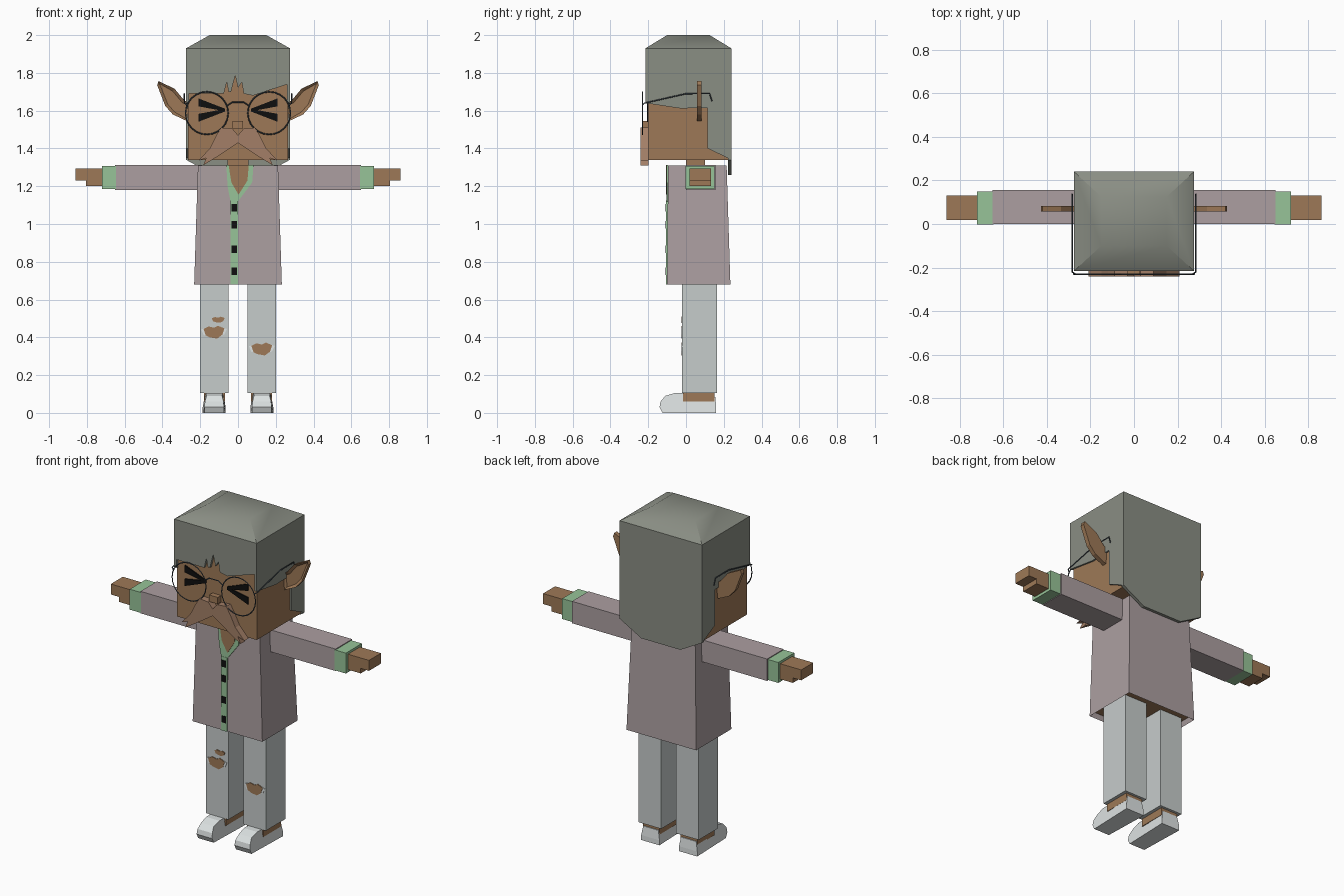
import bpy, bmesh, math
from mathutils import Vector

cube = bpy.data.objects.get("Cube")
if cube:
    bpy.data.objects.remove(cube, do_unlink=True)


def material(name, rgb):
    lin = [((c / 255 + 0.055) / 1.055) ** 2.4 for c in rgb] + [1]
    m = bpy.data.materials.new(name)
    m.use_nodes = True
    m.diffuse_color = lin
    m.node_tree.nodes["Principled BSDF"].inputs["Base Color"].default_value = lin
    return m


SKIN = material("tan skin", (158, 121, 87))
HAIR = material("grey hair", (138, 142, 132))
COAT = material("mauve coat", (172, 159, 161))
GREEN = material("soft green", (151, 196, 152))
PANTS = material("pale grey trousers", (198, 204, 203))
SHOE = material("off white", (222, 227, 227))
BLACK = material("black", (14, 14, 14))
WIRE = material("slate wire", (72, 82, 90))
TACHE = material("moustache brown", (163, 127, 103))


def finish(name, bm, *mats):
    bmesh.ops.recalc_face_normals(bm, faces=bm.faces)
    me = bpy.data.meshes.new(name)
    bm.to_mesh(me)
    bm.free()
    for m in mats:
        me.materials.append(m)
    ob = bpy.data.objects.new(name, me)
    bpy.context.collection.objects.link(ob)
    return ob


def extruded(pts, axis, lo, hi):
    """Extrude a closed outline: (x, z) along y, or (y, z) along x."""
    bm = bmesh.new()
    place = (lambda p, d: (p[0], d, p[1])) if axis == "y" else (lambda p, d: (d, *p))
    rings = [[bm.verts.new(place(p, d)) for p in pts] for d in (lo, hi)]
    for r in rings:
        bm.faces.new(r)
    for i in range(len(pts)):
        j = (i + 1) % len(pts)
        bm.faces.new((rings[0][i], rings[0][j], rings[1][j], rings[1][i]))
    return bm


def prism(name, pts, axis, lo, hi, mat):
    return finish(name, extruded(pts, axis, lo, hi), mat)


def loft(layers):
    """Stack of rectangles (x half width, y min, y max, z)."""
    bm = bmesh.new()
    rings = [[bm.verts.new(c) for c in ((-w, a, z), (w, a, z), (w, b, z), (-w, b, z))]
             for w, a, b, z in layers]
    bm.faces.new(rings[0])
    bm.faces.new(rings[-1])
    for lower, upper in zip(rings, rings[1:]):
        for i in range(4):
            j = (i + 1) % 4
            bm.faces.new((lower[i], lower[j], upper[j], upper[i]))
    return bm


def box(name, x, y, z, mat):
    return prism(name, [(x[0], z[0]), (x[1], z[0]), (x[1], z[1]), (x[0], z[1])],
                 "y", y[0], y[1], mat)


def wire(name, pts, closed=False):
    cu = bpy.data.curves.new(name, "CURVE")
    cu.dimensions = "3D"
    cu.bevel_depth = 0.0035
    cu.bevel_resolution = 0
    sp = cu.splines.new("POLY")
    sp.points.add(len(pts) - 1)
    for p, co in zip(sp.points, pts):
        p.co = (*co, 1)
    sp.use_cyclic_u = closed
    cu.materials.append(WIRE)
    ob = bpy.data.objects.new(name, cu)
    bpy.context.collection.objects.link(ob)


def mirrored(pts, s):
    return [(s * x, z) for x, z in pts]


# Head and neck
box("head", (-0.265, 0.265), (-0.2, 0.225), (1.34, 1.82), SKIN)
box("neck", (-0.055, 0.055), (0, 0.1), (1.25, 1.35), SKIN)

# Hair: cap, fringe with tuft notches, sides and nape
cap = finish("hair_cap", loft([(0.275, -0.215, 0.24, 1.8), (0.275, -0.215, 0.24, 1.93),
                               (0.15, -0.1, 0.125, 2.0)]), HAIR)
bpy.context.view_layer.objects.active = cap
cap.select_set(True)
bpy.ops.object.shade_smooth_by_angle(angle=math.radians(40))
cap.select_set(False)
prism("hair_fringe", [(-0.275, 1.8), (-0.275, 1.64), (-0.262, 1.69), (-0.075, 1.69),
                      (-0.06, 1.75), (-0.05, 1.7), (-0.037, 1.7), (-0.015, 1.785),
                      (0, 1.72), (0.02, 1.75), (0.03, 1.69), (0.08, 1.68), (0.262, 1.74),
                      (0.275, 1.64), (0.275, 1.8)], "y", -0.215, -0.19, HAIR)
side = [(-0.215, 1.8), (-0.215, 1.64), (-0.03, 1.612), (0.115, 1.615), (0.115, 1.4),
        (0.24, 1.34), (0.24, 1.8)]
for s, label in ((1, "left"), (-1, "right")):
    prism(label + "_hair_side", side, "x", s * 0.26, s * 0.275, HAIR)
prism("hair_nape", [(-0.275, 1.8), (-0.275, 1.34), (-0.13, 1.26), (0.13, 1.26),
                    (0.275, 1.34), (0.275, 1.8)], "y", 0.222, 0.24, HAIR)

# Nose and moustache
box("nose", (-0.03, 0.027), (-0.232, -0.19), (1.505, 1.545), SKIN)
half = [(0.03, 1.505), (0.09, 1.51), (0.12, 1.46), (0.15, 1.4), (0.21, 1.335),
        (0.168, 1.35), (0.185, 1.31), (0.12, 1.35), (0.06, 1.39)]
outline = [(0, 1.47)] + half + [(0, 1.43)] + mirrored(half[::-1], -1)
prism("moustache", outline, "y", -0.24, -0.198, TACHE)

# Coat with a recessed underside
bm = loft([(0.232, -0.1, 0.235, 0.68), (0.212, -0.095, 0.215, 1.31)])
bmesh.ops.recalc_face_normals(bm, faces=bm.faces)
under = [f for f in bm.faces if f.normal.z < -0.9]
bmesh.ops.inset_region(bm, faces=under, thickness=0.012)
under[0].material_index = 1
bmesh.ops.translate(bm, verts=under[0].verts, vec=(0, 0, 0.03))
finish("coat", bm, COAT, SKIN)
prism("collar", [(-0.062, 1.312), (-0.055, 1.2), (-0.04, 1.12), (0, 1.12), (0.075, 1.22),
                 (0.082, 1.312)], "y", -0.103, -0.094, GREEN)
prism("chest", [(-0.05, 1.313), (-0.035, 1.22), (0.003, 1.155), (0.05, 1.23),
                (0.057, 1.313)], "y", -0.105, -0.097, SKIN)
box("placket", (-0.04, 0), (-0.105, -0.096), (0.68, 1.125), GREEN)
for i, z in enumerate((1.085, 0.995, 0.867, 0.75)):
    box("button_%d" % (i + 1), (-0.035, -0.006), (-0.108, -0.1), (z - 0.02, z + 0.02), BLACK)

ear = [(0.26, 1.64), (0.285, 1.655), (0.335, 1.715), (0.42, 1.757), (0.428, 1.735),
       (0.385, 1.625), (0.345, 1.58), (0.27, 1.545)]
shoe = [(-0.125, 0), (-0.14, 0.03), (-0.135, 0.06), (-0.11, 0.09), (-0.06, 0.105),
        (-0.02, 0.105), (0, 0.085), (0.155, 0.085), (0.16, 0.03), (0.16, 0)]

for s, label in ((1, "left"), (-1, "right")):
    def span(a, b):
        return sorted((s * a, s * b))

    # Ear with a hollowed front
    bm = extruded(mirrored(ear, s), "y", 0.057, 0.083)
    bmesh.ops.recalc_face_normals(bm, faces=bm.faces)
    front = [f for f in bm.faces if f.normal.y < -0.9]
    bmesh.ops.inset_region(bm, faces=front, thickness=0.016)
    bmesh.ops.translate(bm, verts=front[0].verts, vec=(0, 0.012, 0))
    finish(label + "_ear", bm, SKIN)

    # Squeezed eye: two tapering strokes
    for k, part in ((1, "upper"), (-1, "lower")):
        stroke = [(0.21, 0.062), (0.07, 0.008), (0.07, -0.006), (0.21, 0.02)]
        prism("%s_eye_%s" % (label, part), [(s * x, 1.603 + k * z) for x, z in stroke],
              "y", -0.207, -0.198, BLACK)

    # Spectacle rim and temple
    ring = [(s * 0.165 + 0.113 * math.cos(t * math.tau / 24), -0.23,
             1.587 + 0.113 * math.sin(t * math.tau / 24)) for t in range(24)]
    wire(label + "_rim", ring, True)
    wire(label + "_temple", [(s * x, y, z) for x, y, z in (
        (0.27, -0.23, 1.63), (0.284, -0.22, 1.64), (0.284, 0, 1.69),
        (0.284, 0.125, 1.69), (0.284, 0.138, 1.65))])

    # Arm
    box(label + "_sleeve", span(0.19, 0.65), (0, 0.157), (1.18, 1.312), COAT)
    box(label + "_cuff", span(0.645, 0.72), (-0.002, 0.15), (1.184, 1.307), GREEN)
    box(label + "_hand", span(0.7, 0.86), (0.018, 0.132), (1.23, 1.293), SKIN)
    box(label + "_fingers", span(0.7, 0.805), (0.018, 0.132), (1.2, 1.235), SKIN)

    # Leg, ankle and shoe
    box(label + "_trouser_leg", span(0.05, 0.2), (-0.02, 0.165), (0.105, 0.72), PANTS)
    box(label + "_ankle", span(0.07, 0.18), (-0.015, 0.15), (0.06, 0.11), SKIN)
    bm = extruded(shoe, "x", s * 0.065, s * 0.187)
    for v in bm.verts:
        narrow = 1 - 0.25 * max(0, v.co.z - 0.05) / 0.05
        if v.co.y < -0.1:
            narrow *= 0.85
        v.co.x = s * 0.126 + (v.co.x - s * 0.126) * narrow
    finish(label + "_shoe", bm, SHOE)

wire("bridge", [(-0.06, -0.23, 1.625), (-0.03, -0.23, 1.645), (0.03, -0.23, 1.645),
                (0.06, -0.23, 1.625)])

# Torn knees: frayed edge with bare skin over it
tear = [(-1, 0.5), (-0.5, 0.9), (0, 0.7), (0.4, 1), (1, 0.6), (0.8, -0.4), (0.3, -1),
        (-0.4, -0.8), (-0.8, -0.5)]
for name, cx, cz, w, h in (("right_knee", -0.127, 0.427, 0.055, 0.034),
                           ("right_thigh", -0.105, 0.493, 0.034, 0.016),
                           ("left_knee", 0.126, 0.338, 0.055, 0.034)):
    if "knee" in name:
        prism(name + "_fray", [(cx + x * w * 1.25, cz + z * h * 0.85) for x, z in tear],
              "y", -0.023, -0.018, SHOE)
    prism(name + "_tear", [(cx + x * w, cz + z * h) for x, z in tear],
          "y", -0.025, -0.018, SKIN)
